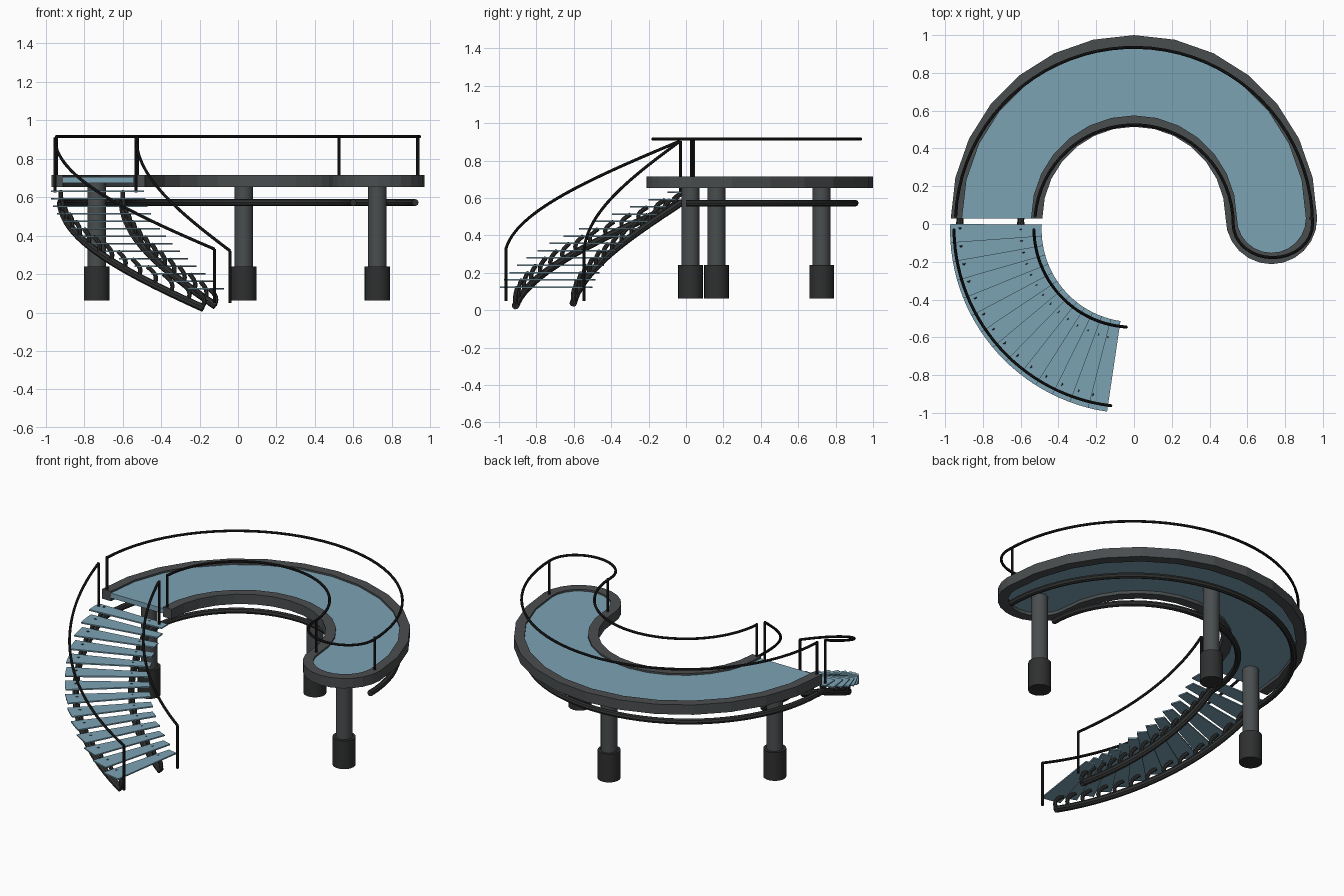
import bpy, bmesh, math
from math import sin, cos, radians, pi

if "Cube" in bpy.data.objects:
    bpy.data.objects.remove(bpy.data.objects["Cube"])


def material(name, rgb):
    m = bpy.data.materials.new(name)
    m.diffuse_color = (*rgb, 1)
    m.use_nodes = True
    m.node_tree.nodes["Principled BSDF"].inputs["Base Color"].default_value = m.diffuse_color
    return m


BLUE = material("blue glass", (0.2, 0.36, 0.45))
GREY = material("dark grey steel", (0.068, 0.075, 0.078))
DARK = material("charcoal", (0.028, 0.029, 0.03))
BLACK = material("black metal", (0.013, 0.013, 0.013))


def finish(name, bm, mat):
    bmesh.ops.recalc_face_normals(bm, faces=bm.faces)
    me = bpy.data.meshes.new(name)
    bm.to_mesh(me)
    bm.free()
    me.materials.append(mat)
    ob = bpy.data.objects.new(name, me)
    bpy.context.collection.objects.link(ob)
    return ob


def smooth(ob):
    bpy.ops.object.select_all(action='DESELECT')
    ob.select_set(True)
    bpy.context.view_layer.objects.active = ob
    bpy.ops.object.shade_smooth_by_angle(angle=radians(40))


def tubes(name, paths, radius, mat):
    cu = bpy.data.curves.new(name, 'CURVE')
    cu.dimensions = '3D'
    cu.bevel_depth = radius
    cu.bevel_resolution = 2
    cu.use_fill_caps = True
    for path in paths:
        sp = cu.splines.new('POLY')
        sp.points.add(len(path) - 1)
        for p, co in zip(sp.points, path):
            p.co = (*co, 1)
    cu.materials.append(mat)
    ob = bpy.data.objects.new(name, cu)
    bpy.context.collection.objects.link(ob)
    bpy.ops.object.select_all(action='DESELECT')
    ob.select_set(True)
    bpy.context.view_layer.objects.active = ob
    bpy.ops.object.convert(target='MESH')
    smooth(bpy.context.view_layer.objects.active)


def arc(cx, cy, rx, ry, a0, a1, n):
    """Points on an ellipse from angle a0 to a1 in degrees."""
    return [(cx + rx * cos(radians(a0 + (a1 - a0) * i / n)),
             cy + ry * sin(radians(a0 + (a1 - a0) * i / n))) for i in range(n + 1)]


def outline(off):
    """Hook-shaped deck edge, moved inwards by off."""
    r, q, c = 0.97 - off, 0.485 + off, 0.03
    cap = (r - q) / 2
    return (arc(0, c, r, r, 180, 0, 14)
            + arc((r + q) / 2, c, cap, cap, 0, -180, 12)[1:-1]
            + arc(0, c, q, q, 0, 180, 14))


# Deck rim: rectangular section swept along the outline
bm = bmesh.new()
a, b = outline(0), outline(0.06)
rings = [[bm.verts.new((p[0], p[1], z)) for p, z in
          ((a[i], 0.653), (a[i], 0.715), (b[i], 0.715), (b[i], 0.653))] for i in range(len(a))]
for u, v in zip(rings, rings[1:]):
    for k in range(4):
        bm.faces.new((u[k], u[(k + 1) % 4], v[(k + 1) % 4], v[k]))
bm.faces.new(rings[0])
bm.faces.new(rings[-1])
finish("deck_rim", bm, GREY)

# Deck floor
bm = bmesh.new()
face = bm.faces.new([bm.verts.new((x, y, 0.673)) for x, y in outline(0.058)])
ext = bmesh.ops.extrude_face_region(bm, geom=[face], use_keep_orig=True)
bmesh.ops.translate(bm, vec=(0, 0, 0.031),
                    verts=[g for g in ext['geom'] if isinstance(g, bmesh.types.BMVert)])
finish("deck_floor", bm, BLUE)


# Columns with thicker feet
def cylinder(name, x, y, r, z0, z1, mat):
    bpy.ops.mesh.primitive_cylinder_add(vertices=24, radius=r, depth=z1 - z0,
                                        location=(x, y, (z0 + z1) / 2))
    ob = bpy.context.object
    ob.name = name
    ob.data.materials.append(mat)
    smooth(ob)


for side, x, y in (("left", -0.735, 0.163), ("back", 0.03, 0.725), ("right", 0.725, 0.024)):
    cylinder(side + "_column", x, y, 0.048, 0.2, 0.675, GREY)
    cylinder(side + "_column_foot", x, y, 0.066, 0.062, 0.24, DARK)

# Support tubes under the deck
for name, rx, ry in (("outer_deck_tube", 0.922, 0.905), ("inner_deck_tube", 0.6, 0.59)):
    tubes(name, [[(x, y, 0.572) for x, y in arc(0, 0, rx, ry, 180, 0, 40)]], 0.018, DARK)

# Deck handrail with posts
rail = (arc(0, 0.0, 0.945, 0.935, 177.5, 0, 40)
        + arc(0.735, 0.0, 0.21, 0.178, 0, -180, 16)[1:-1]
        + arc(0, 0.0, 0.525, 0.525, 0, 175.5, 32))
H = 0.915
posts = [rail[0], rail[-1], (0.935, 0.03), (0.526, 0.03)]
tubes("deck_handrail", [[(x, y, H) for x, y in rail]]
      + [[(x, y, 0.69), (x, y, H + 0.006)] for x, y in posts], 0.008, BLACK)


# Curved stair: angle t runs from the deck downwards
def stair(r, t, z):
    return (-r * cos(radians(t)), -0.03 - r * sin(radians(t)), z)


def helix(r0, r1, z0, z1, t1, n=28):
    return [stair(r0 + (r1 - r0) * i / n, t1 * i / n, z0 + (z1 - z0) * i / n) for i in range(n + 1)]


STEPS, TURN, RISE = 14, 5.96, 0.039

# Treads
bm = bmesh.new()
for i in range(STEPS):
    t1 = 4.1 + i * TURN
    ts = [t1 - 7.2, t1 - 3.6, t1]
    z = 0.63 - i * RISE
    edge = [stair(0.974, t, z) for t in ts] + [stair(0.489, t, z) for t in reversed(ts)]
    top, low = ([bm.verts.new((x, min(y, 0), zz - d)) for x, y, zz in edge] for d in (-0.004, 0.004))
    bm.faces.new(top)
    bm.faces.new(low)
    for k in range(6):
        bm.faces.new((top[k], top[(k + 1) % 6], low[(k + 1) % 6], low[k]))
finish("stair_treads", bm, BLUE)

# Stringers, joined to the deck tubes, and curved tread brackets
for name, r0, r1, zend in (("outer", 0.922, 0.9, 0.022), ("inner", 0.6, 0.585, 0.035)):
    path = helix(r0, r1, 0.572, zend, 78.5)
    tubes(name + "_stringer", [[(-r0, 0.01, 0.572)] + path], 0.02, DARK)
    brackets = []
    for i in range(STEPS):
        t = min(1.5 + i * TURN, 78)
        f = t / 78.5
        r = r0 + (r1 - r0) * f
        zs, zt = 0.572 + (zend - 0.572) * f, 0.628 - i * RISE
        brackets.append([stair(r, t + 1.8 * sin(pi * k / 6) - 2.4 * k / 6, zs + (zt - zs) * k / 6)
                         for k in range(7)])
    tubes(name + "_tread_brackets", brackets, 0.012, DARK)

# Stair handrails with end posts
for name, r0, r1, z1, t1 in (("outer", 0.953, 0.94, 0.33, 82.5), ("inner", 0.53, 0.517, 0.32, 85.5)):
    path = helix(r0, r1, 0.905, z1, t1)
    s, e = path[0], path[-1]
    tubes(name + "_stair_handrail",
          [path, [(s[0], s[1], 0.625), s], [e, (e[0], e[1], 0.05)]], 0.008, BLACK)
